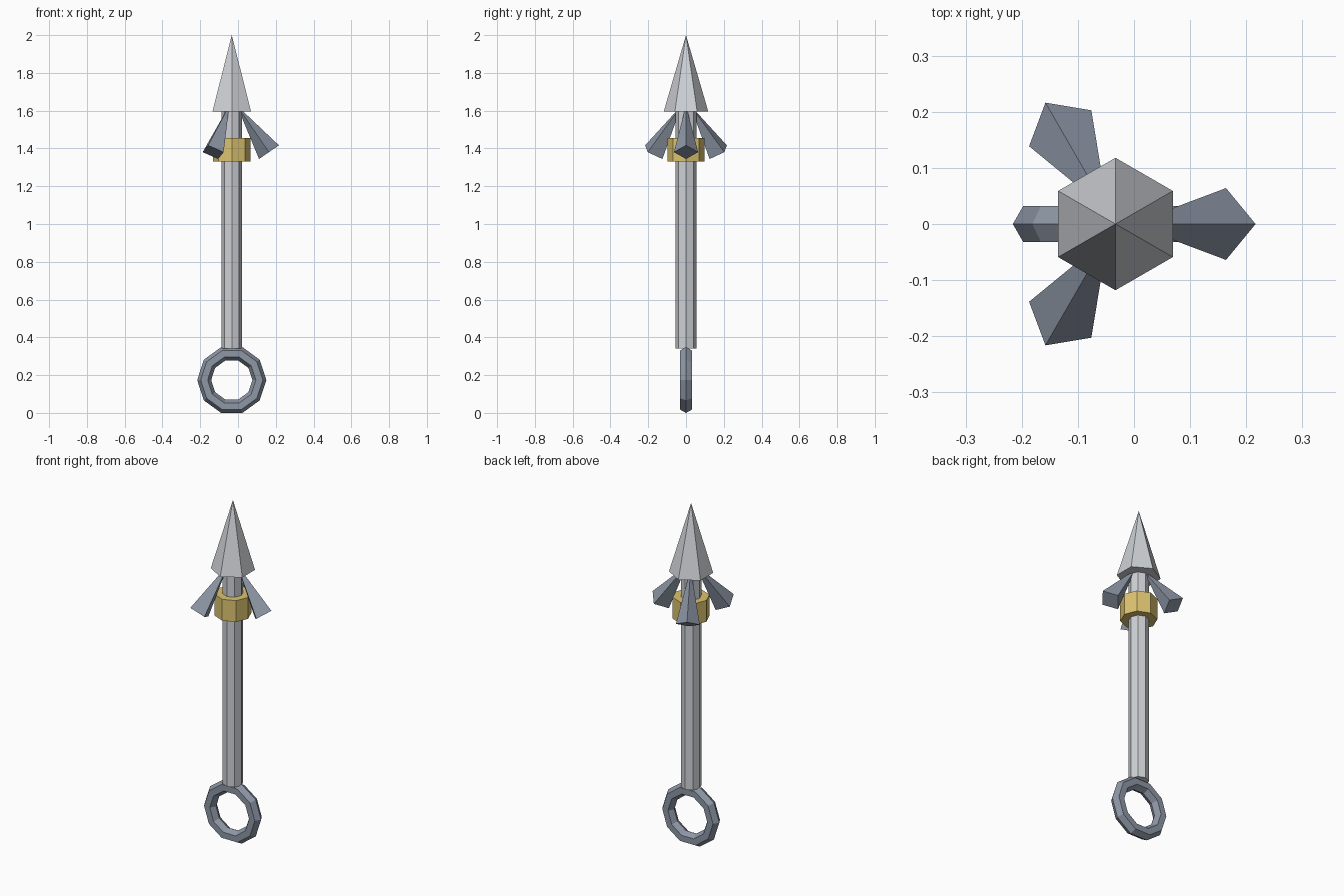
import bpy
from math import radians, sin, cos, pi
from mathutils import Matrix, Vector

if "Cube" in bpy.data.objects:
    bpy.data.objects.remove(bpy.data.objects["Cube"])

AXIS_X = -0.033  # the shaft stands slightly left of the origin


def material(name, rgb):
    m = bpy.data.materials.new(name)
    m.diffuse_color = (*rgb, 1)
    m.use_nodes = True
    m.node_tree.nodes["Principled BSDF"].inputs["Base Color"].default_value = m.diffuse_color
    return m


steel = material("light_steel", (0.62, 0.64, 0.67))
dark = material("dark_steel", (0.27, 0.31, 0.38))
gold = material("gold", (0.72, 0.55, 0.16))


def finish(name, mat):
    ob = bpy.context.object
    ob.name = name
    ob.data.materials.append(mat)
    return ob


def prism(name, sides, r, z0, z1, mat, r_top=None):
    bpy.ops.mesh.primitive_cone_add(vertices=sides, radius1=r,
                                    radius2=r if r_top is None else r_top,
                                    depth=z1 - z0,
                                    location=(AXIS_X, 0, (z0 + z1) / 2))
    return finish(name, mat)


# Shaft, collar and pointed head
prism("shaft", 8, 0.055, 0.34, 1.61, steel)
prism("collar", 8, 0.099, 1.33, 1.455, gold)
prism("spear_head", 6, 0.118, 1.595, 2.0, steel, r_top=0)

# Ring at the foot
bpy.ops.mesh.primitive_torus_add(major_segments=10, minor_segments=6,
                                 major_radius=0.146, minor_radius=0.037,
                                 location=(AXIS_X, 0, 0.174),
                                 rotation=(radians(90), 0, 0))
finish("foot_ring", dark)

# Three four-sided barbs flaring down and outwards below the head
tilt = radians(-34.5)
for i in range(3):
    bpy.ops.mesh.primitive_cone_add(vertices=4, radius1=0.064, radius2=0, depth=0.3)
    barb = finish(f"barb_{i + 1}", dark)
    place = (Matrix.Translation((AXIS_X, 0, 0))
             @ Matrix.Rotation(i * 2 * pi / 3, 4, 'Z')
             @ Matrix.Translation((0.112, 0, 1.504))
             @ Matrix.Rotation(tilt, 4, 'Y'))
    barb.data.transform(place)
